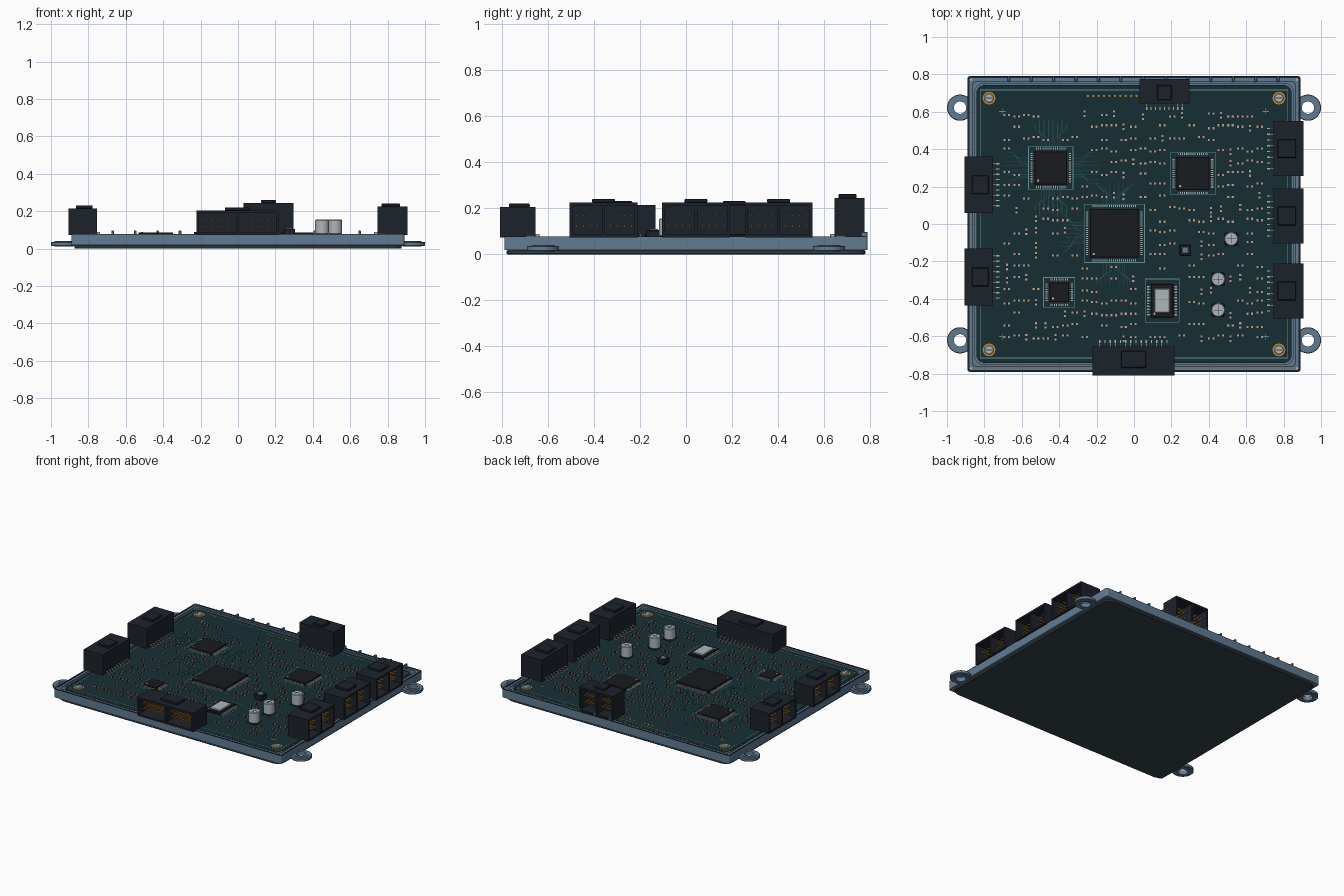
import bpy, bmesh, math, random
from mathutils import Matrix, Vector

if "Cube" in bpy.data.objects:
    bpy.data.objects.remove(bpy.data.objects["Cube"])

random.seed(4)
P = 0.07  # top of the circuit board


def mat(name, r, g, b):
    m = bpy.data.materials.new(name)
    m.diffuse_color = (r, g, b, 1)
    m.use_nodes = True
    m.node_tree.nodes["Principled BSDF"].inputs["Base Color"].default_value = m.diffuse_color
    return m


BLUE = mat("blue_metal", 0.12, 0.20, 0.285)
SLATE = mat("dark_slate", 0.035, 0.055, 0.07)
GREEN = mat("board_green", 0.008, 0.028, 0.034)
BLACK = mat("black_plastic", 0.012, 0.016, 0.024)
CHIP = mat("chip_black", 0.009, 0.011, 0.014)
SILVER = mat("silver", 0.42, 0.47, 0.5)
GOLD = mat("gold", 0.5, 0.25, 0.04)
PAD = mat("solder_pad", 0.5, 0.36, 0.27)
SILK = mat("silkscreen", 0.13, 0.30, 0.31)
TRACE = mat("trace", 0.015, 0.075, 0.08)


def finish(bm, name, m, bevel=0, smooth=False):
    bmesh.ops.recalc_face_normals(bm, faces=bm.faces)
    me = bpy.data.meshes.new(name)
    bm.to_mesh(me)
    bm.free()
    ob = bpy.data.objects.new(name, me)
    bpy.context.collection.objects.link(ob)
    me.materials.append(m)
    if bevel:
        b = ob.modifiers.new("bevel", 'BEVEL')
        b.width, b.segments = bevel, 1
    if smooth:
        bpy.context.view_layer.objects.active = ob
        ob.select_set(True)
        bpy.ops.object.shade_smooth_by_angle(angle=math.radians(35))
        ob.select_set(False)
    return ob


def boxes(name, items, m, bevel=0):
    """One object from boxes (cx, cy, sx, sy, z0, z1[, angle])."""
    bm = bmesh.new()
    for cx, cy, sx, sy, z0, z1, *a in items:
        M = (Matrix.Translation((cx, cy, (z0 + z1) / 2)) @ Matrix.Rotation(a[0] if a else 0, 4, 'Z')
             @ Matrix.Diagonal((sx, sy, z1 - z0, 1)))
        bmesh.ops.create_cube(bm, size=1, matrix=M)
    return finish(bm, name, m, bevel)


def loop(cx, cy, hx, hy, r, n=8):
    pts = []
    for k, (sx, sy) in enumerate([(1, 1), (-1, 1), (-1, -1), (1, -1)]):
        for i in range(n + 1):
            a = (k + i / n) * math.pi / 2
            pts.append((cx + sx * (hx - r) + r * math.cos(a), cy + sy * (hy - r) + r * math.sin(a)))
    return pts


def solid(name, outer, z0, z1, m, inner=None, bevel=0):
    """Extruded outline, optionally with a matching inner hole."""
    bm = bmesh.new()
    rows = [[bm.verts.new((x, y, z)) for x, y in pts]
            for pts, z in ([(outer, z0), (outer, z1)] + ([(inner, z1), (inner, z0)] if inner else []))]
    n = len(outer)
    pairs = [(0, 1), (1, 2), (2, 3), (3, 0)] if inner else [(0, 1)]
    for a, b in pairs:
        for i in range(n):
            j = (i + 1) % n
            bm.faces.new((rows[a][i], rows[a][j], rows[b][j], rows[b][i]))
    if not inner:
        bm.faces.new(rows[0])
        bm.faces.new(rows[1])
    bmesh.ops.remove_doubles(bm, verts=bm.verts, dist=1e-5)
    return finish(bm, name, m, bevel, True)


def disc(name, x, y, r, z0, z1, m, hole=0, bevel=0):
    return solid(name, loop(x, y, r, r, r), z0, z1, m, loop(x, y, hole, hole, hole) if hole else None, bevel)


def frame(cx, cy, hx, hy, w, z0, z1):
    return [(cx + s * hx, cy, w, 2 * hy + w, z0, z1) for s in (1, -1)] + \
           [(cx, cy + s * hy, 2 * hx + w, w, z0, z1) for s in (1, -1)]


# Enclosure: bottom cover, tray wall, floor, gasket
solid("bottom_cover", loop(0, 0, 0.875, 0.78, 0.06), 0, 0.018, SLATE, bevel=0.004)
solid("tray_wall", loop(0, 0, 0.89, 0.79, 0.012), 0.018, 0.075, BLUE, loop(0, 0, 0.852, 0.752, 0.05))
solid("tray_floor", loop(0, 0, 0.86, 0.76, 0.05), 0.019, 0.05, BLUE)
solid("outer_gasket", loop(0, 0, 0.89, 0.79, 0.012), 0.073, 0.078, BLACK, loop(0, 0, 0.88, 0.78, 0.01))
solid("inner_gasket", loop(0, 0, 0.865, 0.765, 0.02), 0.073, 0.077, SLATE, loop(0, 0, 0.86, 0.76, 0.02))
solid("circuit_board", loop(0, 0, 0.843, 0.743, 0.045), 0.05, P, GREEN)
boxes("rim_ribs", [(-0.67 + 0.12 * i, 0.775, 0.014, 0.03, 0.07, 0.097) for i in range(13)], BLUE, 0.003)

# Mounting ears, board screws, cover screws and alignment crosses
silk = frame(0, 0, 0.822, 0.716, 0.004, P, P + 0.001)
for sx in (-1, 1):
    for sy in (-1, 1):
        disc("mounting_ear", sx * 0.93, sy * 0.622, 0.07, 0.014, 0.036, BLUE, 0.034, 0.003)
        disc("ear_boss", sx * 0.93, sy * 0.622, 0.05, 0.010, 0.040, BLUE, 0.033)
        x, y = sx * 0.775, sy * 0.673
        disc("screw_pad", x, y, 0.034, P, P + 0.003, GOLD, 0.024)
        disc("screw_head", x, y, 0.024, P, P + 0.011, SILVER, bevel=0.003)
        boxes("screw_slot", [(x, y, 0.034, 0.005, P + 0.01, P + 0.0115)], SLATE)
        disc("cover_screw", sx * 0.872, sy * 0.772, 0.007, 0.07, 0.079, SILVER)
        x, y = sx * 0.705, sy * 0.602
        silk += [(x, y, 0.034, 0.004, P, P + 0.001), (x, y, 0.004, 0.034, P, P + 0.001)]


def connector(name, cx, cy, turn, d, w, top, leads, latch):
    """Open two-bay plug housing facing local +x."""
    t, z0 = 0.013, 0.073
    h = top - z0
    x1 = d / 2
    parts = [boxes(name + "_housing", [
        (0, 0, d, w, z0, z0 + t), (0, 0, d, w, top - t, top),
        (-x1 + 0.02, 0, 0.04, w - 0.002, z0 + 0.001, top - 0.001),
        (0, 0, d - 0.002, t, z0 + 0.002, top - 0.002)] +
        [(0, s * (w - t) / 2, d, t, z0 + 0.001, top - 0.001) for s in (-1, 1)], BLACK)]
    parts.append(boxes(name + "_latch", [(-0.008, 0, latch[0], latch[1], top - 0.002, top + 0.016)], BLACK, 0.004))
    # Gold contact pins inside the bays
    pins, n = [], max(3, leads // 2)
    for s in (-1, 1):
        for i in range(n):
            y = s * (t + (i + 0.5) * (w / 2 - 2 * t) / n)
            for f in (0.33, 0.62):
                z = z0 + f * h
                pins.append((0.012, y, d - 0.075, 0.007, z - 0.004, z + 0.004))
    parts.append(boxes(name + "_pins", pins, GOLD))
    # Solder leads behind the housing
    sol = []
    for i in range(leads):
        y = (i + 0.5 - leads / 2) * (w - 0.05) / leads
        sol += [(-x1 - 0.007, y, 0.018, 0.007, P + 0.012, P + 0.018),
                (-x1 - 0.016, y, 0.005, 0.007, P, P + 0.018),
                (-x1 - 0.025, y, 0.02, 0.007, P, P + 0.005)]
    parts.append(boxes(name + "_leads", sol, SILVER))
    for p in parts:
        p.location = (cx, cy, 0)
        p.rotation_euler = (0, 0, turn)


for y in (0.403, 0.043, -0.358):
    connector("right_connector", 0.825, y, 0, 0.16, 0.295, 0.225, 8, (0.1, 0.1))
for y in (0.21, -0.283):
    connector("left_connector", -0.83, y, math.pi, 0.15, 0.303, 0.215, 9, (0.09, 0.1))
connector("front_connector", -0.003, -0.732, -math.pi / 2, 0.155, 0.437, 0.205, 14, (0.09, 0.135))
connector("back_connector", 0.163, 0.71, math.pi / 2, 0.13, 0.265, 0.245, 9, (0.08, 0.08))

# Chips: name, centre, half size, lead reach, leads per side, top, outline
keep = [(0.52, -0.08, 0.06, 0.06), (0.45, -0.295, 0.06, 0.06), (0.45, -0.46, 0.06, 0.06),
        (0.275, -0.14, 0.05, 0.05), (-0.4, 0.58, 0.09, 0.05)]
for name, cx, cy, hx, hy, n, top, both in [
        ("main_processor", -0.105, -0.05, 0.13, 0.13, 22, 0.09, True),
        ("network_chip", -0.445, 0.3, 0.088, 0.088, 16, 0.087, True),
        ("security_chip", 0.315, 0.27, 0.088, 0.088, 16, 0.087, True),
        ("bus_chip", -0.4, -0.365, 0.053, 0.053, 10, 0.086, True),
        ("memory_chip", 0.15, -0.41, 0.06, 0.09, 11, 0.086, False)]:
    boxes(name + "_body", [(cx, cy, 2 * hx, 2 * hy, P + 0.002, top)], CHIP, 0.003)
    disc(name + "_dot", cx - hx + 0.02, cy - hy + 0.02, 0.006, top - 0.001, top + 0.001, SILVER)
    leads = []
    for i in range(n):
        for s in (-1, 1):
            v = (i + 0.5 - n / 2) * 1.84 / n
            wy, wx = hy * 0.9 / n, hx * 0.9 / n
            leads += [(cx + s * (hx + 0.004), cy + v * hy, 0.012, wy, P + 0.005, P + 0.009),
                      (cx + s * (hx + 0.014), cy + v * hy, 0.014, wy, P, P + 0.006)]
            if both:
                leads += [(cx + v * hx, cy + s * (hy + 0.004), wx, 0.012, P + 0.005, P + 0.009),
                          (cx + v * hx, cy + s * (hy + 0.014), wx, 0.014, P, P + 0.006)]
    boxes(name + "_leads", leads, SILVER)
    silk += frame(cx, cy, hx + 0.031, hy + 0.026, 0.003, P, P + 0.001)
    keep.append((cx, cy, hx + 0.05, hy + 0.05))
boxes("memory_lid", [(0.15, -0.41, 0.083, 0.13, 0.08, 0.093)], SILVER, 0.004)
boxes("silkscreen_lines", silk, SILK)

# Power coil and can capacitors
boxes("coil_body", [(0.275, -0.14, 0.062, 0.062, P, 0.106)], BLACK, 0.005)
boxes("coil_cap", [(0.275, -0.14, 0.036, 0.036, 0.1, 0.109)], BLUE, 0.003)
for x, y in ((0.52, -0.08), (0.45, -0.295), (0.45, -0.46)):
    boxes("capacitor_base", [(x, y, 0.07, 0.07, P, P + 0.01)], BLACK, 0.008)
    disc("capacitor_can", x, y, 0.037, P + 0.008, 0.155, SILVER, bevel=0.004)
    boxes("capacitor_vent", [(x, y, 0.05, 0.003, 0.154, 0.156), (x, y, 0.003, 0.05, 0.154, 0.156)], SLATE)

# Copper traces fanning out from the chips
traces = []
for cx, cy, h, n, length, dirs in [(-0.445, 0.3, 0.115, 8, 0.15, (0, 1, 2, 3)), (-0.105, -0.05, 0.16, 9, 0.13, (1, 2, 3))]:
    for k in dirs:
        R = Matrix.Rotation(k * math.pi / 2, 3, 'Z')
        for i in range(n):
            u = i - (n - 1) / 2
            v0, v1 = u * 0.014, u * 0.024
            e = h + 0.03 + abs(u) * 0.008
            pts = [(h, v0), (e, v0), (e + abs(v1 - v0), v1), (h + length - random.random() * 0.04, v1)]
            pts = [R @ Vector((a, b, 0)) + Vector((cx, cy, 0)) for a, b in pts]
            for a, b in zip(pts, pts[1:]):
                c, q = (a + b) / 2, b - a
                traces.append((c.x, c.y, q.length + 0.002, 0.0035, P, P + 0.0008, math.atan2(q.y, q.x)))
boxes("copper_traces", traces, TRACE)

# Test points and scattered surface parts
for i in range(10):
    disc("test_point", -0.247 + 0.029 * i, 0.685, 0.006, P, P + 0.002, GOLD)
bodies, ends = [], []
for j in range(20):
    for i in range(27):
        x, y = -0.68 + i * 0.052, -0.605 + j * 0.0625 + random.choice((-0.008, 0, 0.008))
        if random.random() > 0.62 or any(abs(x - a) < c and abs(y - b) < d for a, b, c, d in keep):
            continue
        up = random.random() < 0.25
        for s in (-1, 1):
            o = s * 0.012
            ends.append((x + (0 if up else o), y + (o if up else 0), 0.011, 0.011, P, P + 0.008))
        bodies.append((x, y, 0.01 if up else 0.016, 0.016 if up else 0.01, P, P + 0.0075))
boxes("small_part_bodies", bodies, CHIP)
boxes("small_part_ends", ends, PAD)
